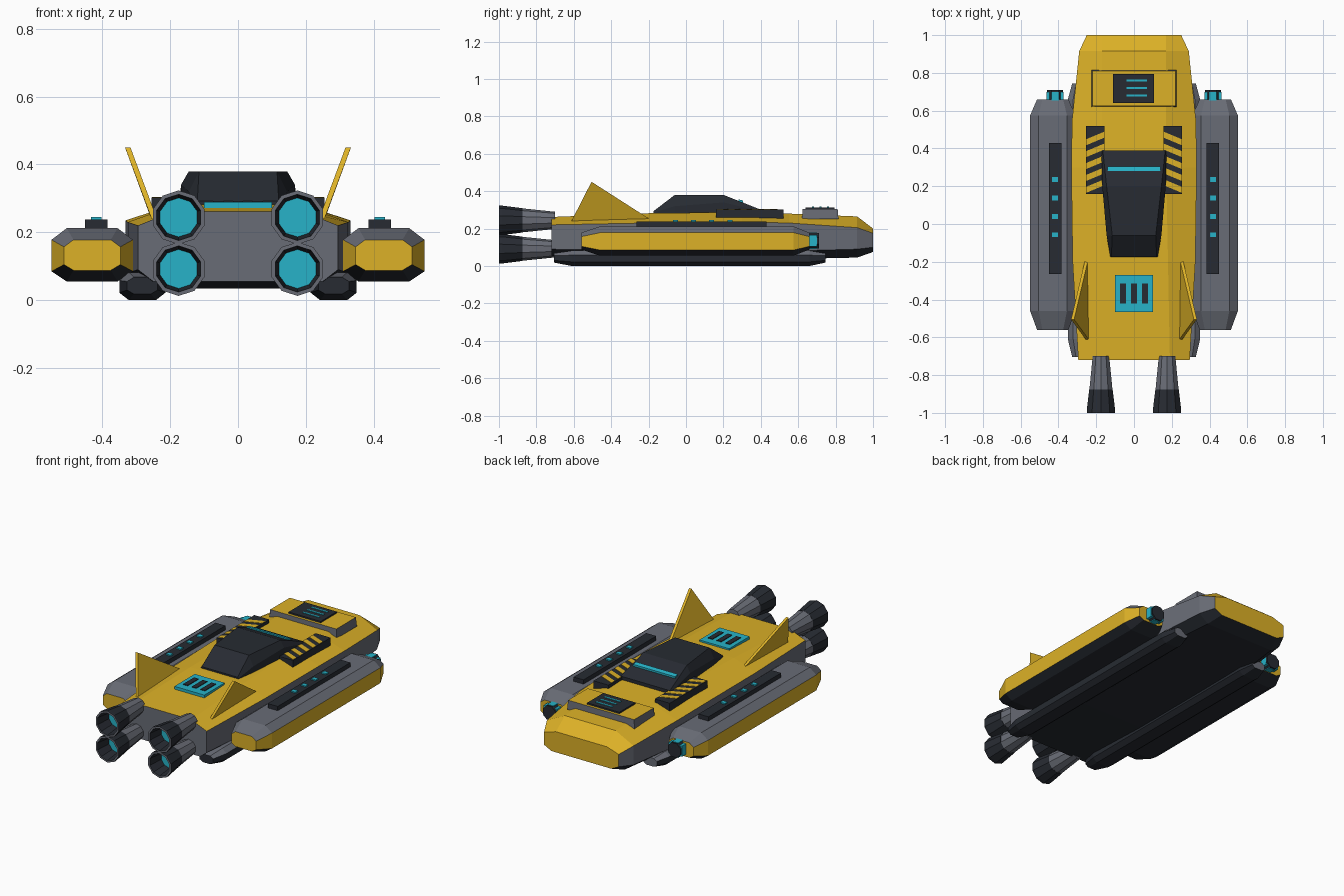
import bpy, bmesh, math
from mathutils import Vector

if "Cube" in bpy.data.objects:
    bpy.data.objects.remove(bpy.data.objects["Cube"])


def mat(name, rgb):
    m = bpy.data.materials.new(name)
    m.diffuse_color = (*rgb, 1)
    m.use_nodes = True
    m.node_tree.nodes["Principled BSDF"].inputs["Base Color"].default_value = m.diffuse_color
    return m


Y = mat("yellow", (0.72, 0.44, 0.02))
G = mat("grey", (0.14, 0.15, 0.18))
D = mat("dark", (0.02, 0.024, 0.032))
C = mat("cyan", (0.02, 0.45, 0.58))


def loft(name, rings, mats, caps):
    """Skin matching rings; mats gives the colour of each segment round the ring."""
    bm = bmesh.new()
    slots = list(dict.fromkeys([*mats, *[c for c in caps if c]]))
    vs = [[bm.verts.new(p) for p in r] for r in rings]
    n = len(rings[0])
    for a, b in zip(vs, vs[1:]):
        for i in range(n):
            j = (i + 1) % n
            bm.faces.new((a[i], a[j], b[j], b[i])).material_index = slots.index(mats[i % len(mats)])
    for ring, c in ((vs[0], caps[0]), (vs[-1], caps[1])):
        if c:
            bm.faces.new(ring).material_index = slots.index(c)
    bmesh.ops.recalc_face_normals(bm, faces=bm.faces)
    me = bpy.data.meshes.new(name)
    bm.to_mesh(me)
    bm.free()
    for m in slots:
        me.materials.append(m)
    ob = bpy.data.objects.new(name, me)
    bpy.context.collection.objects.link(ob)
    return ob


def octo(y, hw, tw, bw, z0, z1, z2, z3, cx=0):
    """Eight-sided section: half widths at side, top, bottom; four heights."""
    h = [(tw, z3), (hw, z2), (hw, z1), (bw, z0)]
    return [(cx + x, y, z) for x, z in h] + [(cx - x, y, z) for x, z in reversed(h)]


def box(name, x0, x1, y0, y1, z0, z1, m, top=None, inset=0):
    def ring(z, i):
        return [(x0 + i, y0 + i, z), (x1 - i, y0 + i, z), (x1 - i, y1 - i, z), (x0 + i, y1 - i, z)]
    return loft(name, [ring(z0, 0), ring(z1, inset)], [m], (m, top or m))


# Main hull: yellow deck, grey sides, dark belly
loft("hull", [octo(-0.72, 0.295, 0.19, 0.25, 0.055, 0.09, 0.22, 0.262),
              octo(-0.2, 0.325, 0.18, 0.27, 0.035, 0.08, 0.23, 0.282),
              octo(0.3, 0.332, 0.17, 0.28, 0.035, 0.075, 0.235, 0.288),
              octo(0.55, 0.328, 0.17, 0.27, 0.037, 0.08, 0.23, 0.28),
              octo(0.915, 0.29, 0.17, 0.23, 0.045, 0.09, 0.205, 0.265),
              octo(1.0, 0.25, 0.17, 0.20, 0.075, 0.10, 0.175, 0.20)],
     [Y, G, D, D, D, G, Y, Y], (G, Y))

# Canopy and its light bar
loft("canopy", [octo(-0.175, 0.125, 0.12, 0.125, 0.27, 0.275, 0.285, 0.292),
                octo(-0.06, 0.145, 0.115, 0.14, 0.27, 0.28, 0.32, 0.38),
                octo(0.2, 0.168, 0.145, 0.165, 0.27, 0.285, 0.34, 0.38),
                octo(0.39, 0.172, 0.165, 0.17, 0.27, 0.285, 0.295, 0.305)], [D], (D, D))
loft("canopy_light", [[(x, 0.28, 0.33), (x, 0.28, 0.356), (x, 0.305, 0.350), (x, 0.305, 0.33)]
                      for x in (-0.14, 0.14)], [C], (C, C))

# Raised nose box with a display panel
box("nose_box", -0.225, 0.225, 0.62, 0.815, 0.25, 0.305, G, Y, 0.004)
box("display_panel", -0.11, 0.105, 0.64, 0.795, 0.30, 0.314, D)
for y in (0.68, 0.72, 0.76):
    box("display_bar", -0.04, 0.07, y - 0.005, y + 0.005, 0.31, 0.317, C)

# Rear deck vent
box("vent_plate", -0.1, 0.1, -0.465, -0.27, 0.26, 0.289, C)
for x in (-0.058, 0, 0.058):
    box("vent_slot", x - 0.015, x + 0.015, -0.42, -0.315, 0.28, 0.293, D)


def engine_ring(cx, cz, y, r, n=10):
    return [(cx + r * math.cos((i + 0.5) * math.tau / n), y,
             cz + r * math.sin((i + 0.5) * math.tau / n)) for i in range(n)]


# Four thrusters: grey bell, dark nozzle, glowing core
for cx in (-0.175, 0.175):
    for cz in (0.092, 0.244):
        e = lambda y, r: engine_ring(cx, cz, y, r)
        loft("thruster_bell", [e(-0.70, 0.046), e(-0.875, 0.064)], [G], (G, None))
        loft("thruster_nozzle", [e(-0.875, 0.065), e(-0.985, 0.079), e(-1.0, 0.079), e(-1.0, 0.068),
                                 e(-0.90, 0.057)], [D], (D, None))
        loft("thruster_rim", [e(-0.9995, 0.0795), e(-1.0, 0.0795), e(-1.0005, 0.068)], [G], (None, None))
        loft("thruster_glow", [e(-0.90, 0.058), e(-0.905, 0.0585)], [C], (C, C))

for s in (-1, 1):
    # Side pod
    px = s * 0.43
    end = dict(hw=0.083, tw=0.055, bw=0.055, z0=0.088, z1=0.105, z2=0.157, z3=0.178, cx=px)
    mid = dict(hw=0.12, tw=0.075, bw=0.075, z0=0.055, z1=0.085, z2=0.178, z3=0.212, cx=px)
    loft("side_pod", [octo(-0.56, **end), octo(-0.46, **mid), octo(0.575, **mid), octo(0.66, **end)],
         [G, Y, D, D, D, Y, G, G], (Y, Y))

    # Light strip on the pod
    lx = s * 0.418
    box("pod_strip", lx - 0.033, lx + 0.033, -0.265, 0.43, 0.2, 0.238, D)
    for y in (-0.057, 0.04, 0.137, 0.235):
        box("pod_light", lx - 0.015, lx + 0.015, y - 0.013, y + 0.013, 0.23, 0.245, C)

    # Headlamp on the pod tip
    loft("headlamp", [engine_ring(lx, 0.135, y, 0.046, 8) for y in (0.64, 0.71)], [D], (D, D))
    box("headlamp_band_upright", lx - 0.02, lx + 0.02, 0.655, 0.7, 0.09, 0.18, C)
    box("headlamp_band_across", lx - 0.045, lx + 0.045, 0.655, 0.7, 0.103, 0.167, C)

    # Landing skid
    kx = s * 0.282
    tip = dict(hw=0.045, tw=0.025, bw=0.025, z0=0.018, z1=0.03, z2=0.055, z3=0.068, cx=kx)
    run = dict(hw=0.068, tw=0.04, bw=0.04, z0=0.0, z1=0.022, z2=0.058, z3=0.082, cx=kx)
    loft("skid", [octo(-0.705, **tip), octo(-0.61, **run), octo(0.66, **run), octo(0.745, **tip)],
         [G, D, D, D, D, D, G, G], (D, G))

    # Outward-leaning tail fin
    fin = [(0.25, -0.185, 0.245), (0.245, -0.615, 0.235), (0.325, -0.505, 0.45)]
    loft("tail_fin", [[(s * (x + dx), y, z) for x, y, z in fin] for dx in (-0.008, 0.008)],
         [Y], (Y, Y))

    # Hazard plate with diagonal stripes
    xa, xb = sorted((s * 0.155, s * 0.255))
    box("hazard_plate", xa, xb, 0.16, 0.52, 0.25, 0.302, D)
    for k in range(5):
        y = 0.185 + k * 0.063
        prof = [(s * 0.157, y), (s * 0.253, y - 0.02 + 0.0), (s * 0.253, y + 0.012), (s * 0.157, y + 0.032)]
        prof = [(x, yy + (0.02 if abs(x) < 0.2 else 0)) for x, yy in prof]
        loft("hazard_stripe", [[(x, yy, z) for x, yy in prof] for z in (0.295, 0.304)], [Y], (Y, Y))
